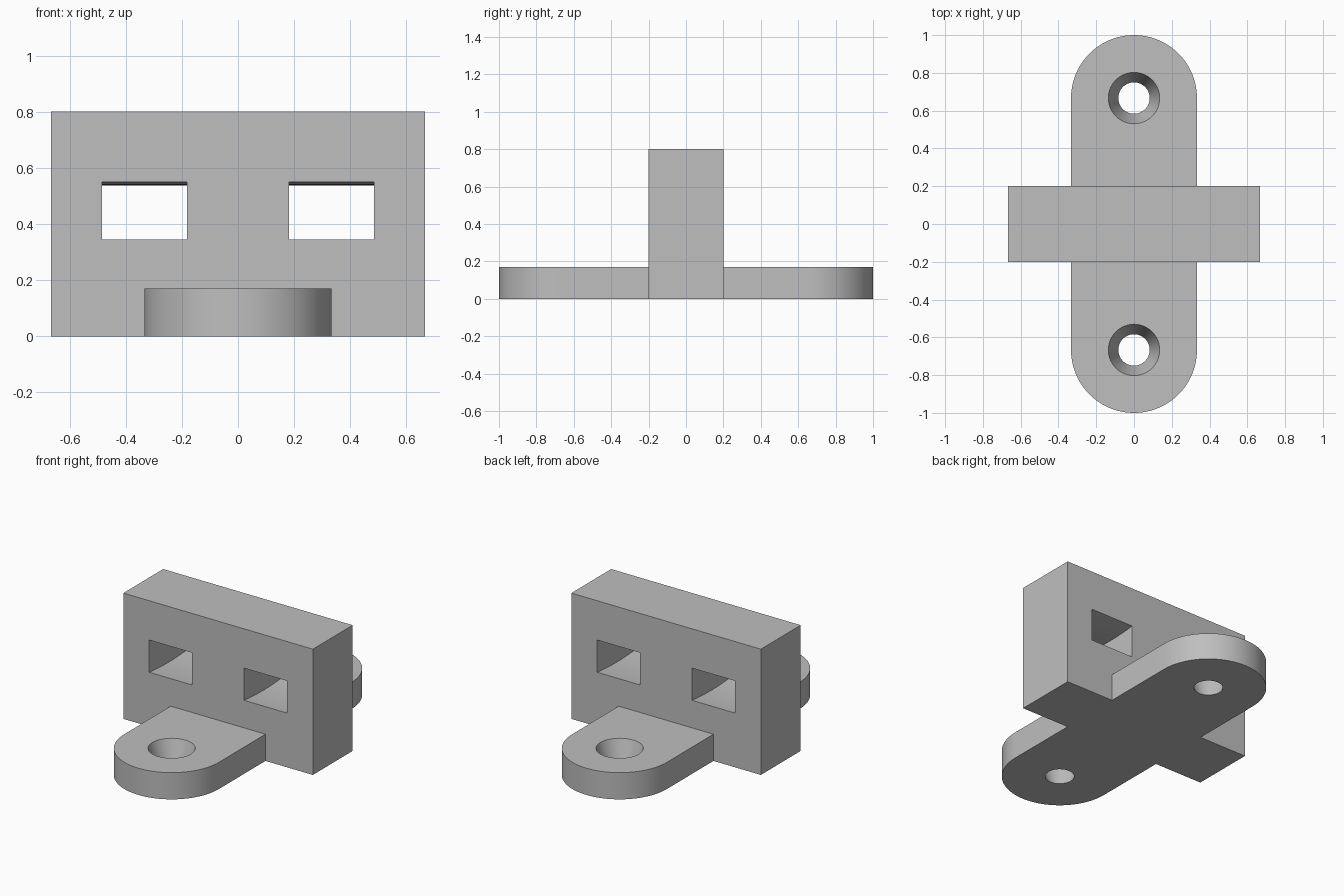
import bpy, bmesh
from math import sin, cos, pi, radians, sqrt
from mathutils import Vector

cube = bpy.data.objects.get("Cube")
if cube:
    bpy.data.objects.remove(cube, do_unlink=True)

grey = bpy.data.materials.new("plain grey")
grey.use_nodes = True
colour = (0.52, 0.52, 0.52, 1)
grey.diffuse_color = colour
grey.node_tree.nodes["Principled BSDF"].inputs["Base Color"].default_value = colour

TAB_R, TAB_H, TAB_Y = 1 / 3, 0.17, 2 / 3
HALF_X, HALF_Y, HEIGHT = 2 / 3, 0.2, 0.8


def prism(name, points, direction):
    """Extrude a closed outline of points along a direction."""
    bm = bmesh.new()
    face = bm.faces.new([bm.verts.new(p) for p in points])
    new = bmesh.ops.extrude_face_region(bm, geom=[face])["geom"]
    verts = [v for v in new if isinstance(v, bmesh.types.BMVert)]
    bmesh.ops.translate(bm, verts=verts, vec=Vector(direction))
    bmesh.ops.recalc_face_normals(bm, faces=bm.faces)
    mesh = bpy.data.meshes.new(name)
    bm.to_mesh(mesh)
    bm.free()
    mesh.materials.append(grey)
    obj = bpy.data.objects.new(name, mesh)
    bpy.context.collection.objects.link(obj)
    return obj


def combine(target, other, operation):
    """Apply a boolean and drop the helper object."""
    other.hide_render = True
    mod = target.modifiers.new(operation, "BOOLEAN")
    mod.operation, mod.object, mod.solver = operation, other, "EXACT"
    bpy.context.view_layer.objects.active = target
    bpy.ops.object.modifier_apply(modifier=mod.name)
    bpy.data.objects.remove(other, do_unlink=True)


# Upright block
block = prism("bracket", [(-HALF_X, -HALF_Y, 0), (HALF_X, -HALF_Y, 0),
                          (HALF_X, HALF_Y, 0), (-HALF_X, HALF_Y, 0)], (0, 0, HEIGHT))

# Mounting plate with round ends
N = 48
outline = []
for side in (1, -1):
    for i in range(N + 1):
        a = pi * i / N
        outline.append((side * TAB_R * cos(a), side * (TAB_Y + TAB_R * sin(a)), 0))
combine(block, prism("mounting_plate", outline, (0, 0, TAB_H)), "UNION")


# Strap slots that sag along an arc through the block
def arc(z, radius, reach=0.25, steps=24):
    lift = sqrt(radius ** 2 - HALF_Y ** 2)
    ys = [reach * (2 * i / steps - 1) for i in range(steps + 1)]
    return [(y, z + lift - sqrt(radius ** 2 - y * y)) for y in ys]


section = arc(0.345, 1.87) + arc(0.55, 1.67)[::-1]
for x in (-0.485, 0.182):
    slot = prism("slot_cutter", [(x, y, z) for y, z in section], (0.303, 0, 0))
    combine(block, slot, "DIFFERENCE")

# Tapered screw holes
NARROW, WIDE, EXTRA = 0.083, 0.136, 0.05
taper = (WIDE - NARROW) / TAB_H
for y in (-TAB_Y, TAB_Y):
    bpy.ops.mesh.primitive_cone_add(
        vertices=64, radius1=NARROW - taper * EXTRA, radius2=WIDE + taper * EXTRA,
        depth=TAB_H + 2 * EXTRA, location=(0, y, TAB_H / 2))
    hole = bpy.context.object
    hole.data.materials.append(grey)
    combine(block, hole, "DIFFERENCE")

# Smooth curves, crisp edges
bpy.ops.object.select_all(action="DESELECT")
block.select_set(True)
bpy.context.view_layer.objects.active = block
bpy.ops.object.shade_smooth_by_angle(angle=radians(30))
